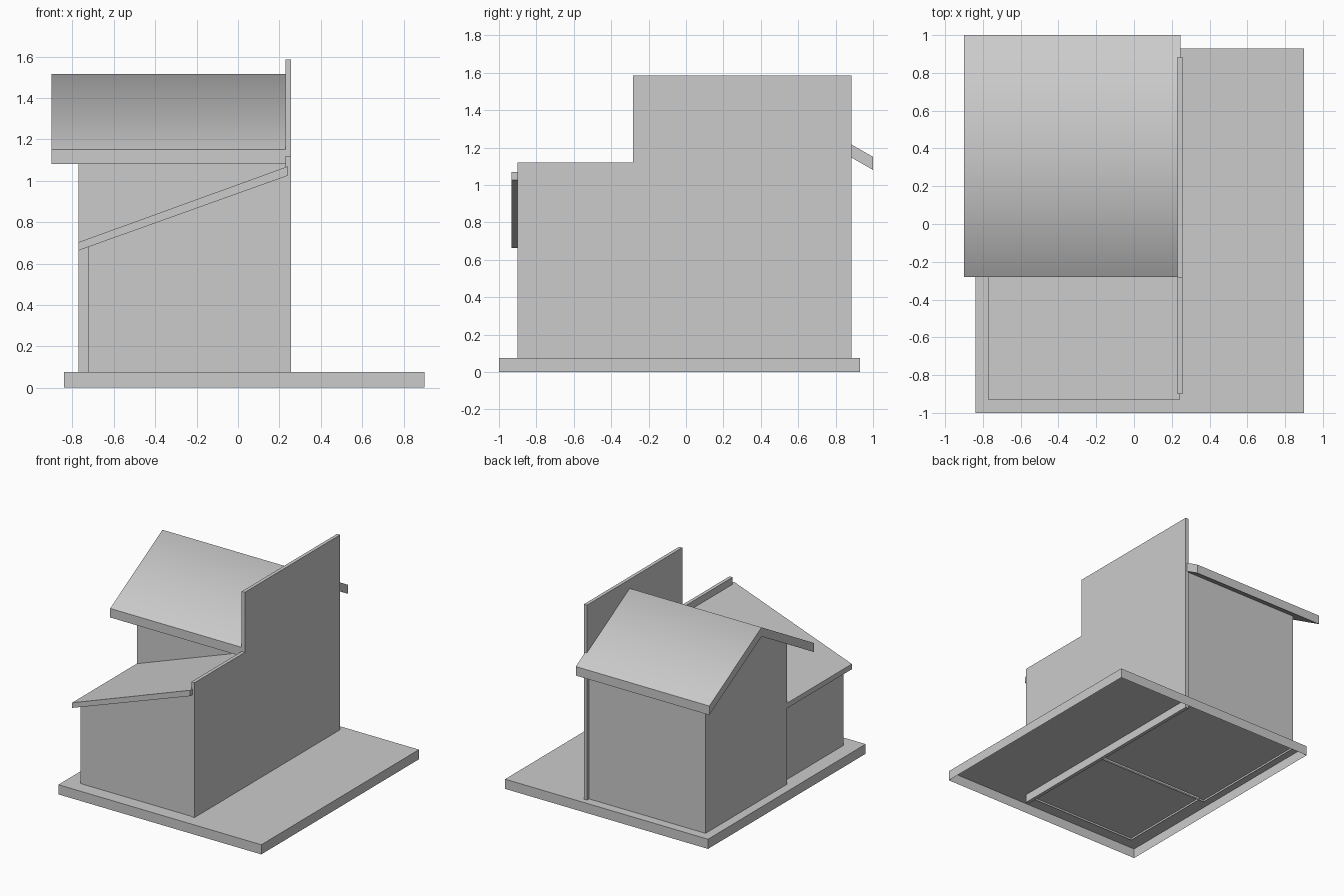
import bpy, bmesh
from mathutils import Vector

if "Cube" in bpy.data.objects:
    bpy.data.objects.remove(bpy.data.objects["Cube"])


def extrude_profile(name, points, axis, start, end, skip_bottom=False):
    """Extrude a 2D profile (h, z) along x or y between start and end."""
    bm = bmesh.new()

    def co(h, z, d):
        return (d, h, z) if axis == 'x' else (h, d, z)

    face = bm.faces.new([bm.verts.new(co(h, z, start)) for h, z in points])
    ext = bmesh.ops.extrude_face_region(bm, geom=[face])
    offset = Vector(co(0, 0, end - start))
    new_verts = [g for g in ext['geom'] if isinstance(g, bmesh.types.BMVert)]
    bmesh.ops.translate(bm, verts=new_verts, vec=offset)
    bmesh.ops.recalc_face_normals(bm, faces=bm.faces)
    if skip_bottom:
        low = [f for f in bm.faces if f.normal.z < -0.99]
        bmesh.ops.delete(bm, geom=low, context='FACES')
    mesh = bpy.data.meshes.new(name)
    bm.to_mesh(mesh)
    bm.free()
    obj = bpy.data.objects.new(name, mesh)
    bpy.context.collection.objects.link(obj)
    return obj


# Base slab, open underneath
extrude_profile("base_slab", [(-0.84, 0), (0.90, 0), (0.90, 0.075), (-0.84, 0.075)],
                'y', -1.0, 0.93, skip_bottom=True)

# Tall stepped side wall
extrude_profile("party_wall",
                [(-0.90, 0.012), (0.885, 0.012), (0.885, 1.585),
                 (-0.283, 1.585), (-0.283, 1.12), (-0.90, 1.12)],
                'x', 0.23, 0.257)

# Main house block with gable end
ridge_y, eave_z, ridge_z, half, thick = 0.36, 1.15, 1.515, 0.64, 0.07
slope = (ridge_z - eave_z) / half
body = 0.50
peak = ridge_z - thick / 2
extrude_profile("main_house",
                [(ridge_y - body, 0.06), (ridge_y + body, 0.06),
                 (ridge_y + body, peak - slope * body), (ridge_y, peak),
                 (ridge_y - body, peak - slope * body)],
                'x', -0.77, 0.24, skip_bottom=True)

# Gable roof slab, shaded smoothly over the ridge only
roof = extrude_profile("gable_roof",
                       [(ridge_y - half, eave_z), (ridge_y, ridge_z), (ridge_y + half, eave_z),
                        (ridge_y + half, eave_z - thick), (ridge_y, ridge_z - thick),
                        (ridge_y - half, eave_z - thick)],
                       'x', -0.90, 0.245)
roof.data.shade_smooth()
for edge in roof.data.edges:
    ends = [roof.data.vertices[i].co for i in edge.vertices]
    edge.use_edge_sharp = not all(abs(c.y - ridge_y) < 0.001 and c.z > ridge_z - 0.01 for c in ends)

# Front lean-to block
extrude_profile("lean_to", [(-0.725, 0.06), (0.24, 0.06), (0.24, 1.05), (-0.725, 0.697)],
                'y', -0.895, -0.13, skip_bottom=True)

# Sloping lean-to roof
extrude_profile("lean_to_roof", [(-0.77, 0.663), (0.242, 1.025), (0.242, 1.07), (-0.77, 0.703)],
                'y', -0.932, -0.13)
